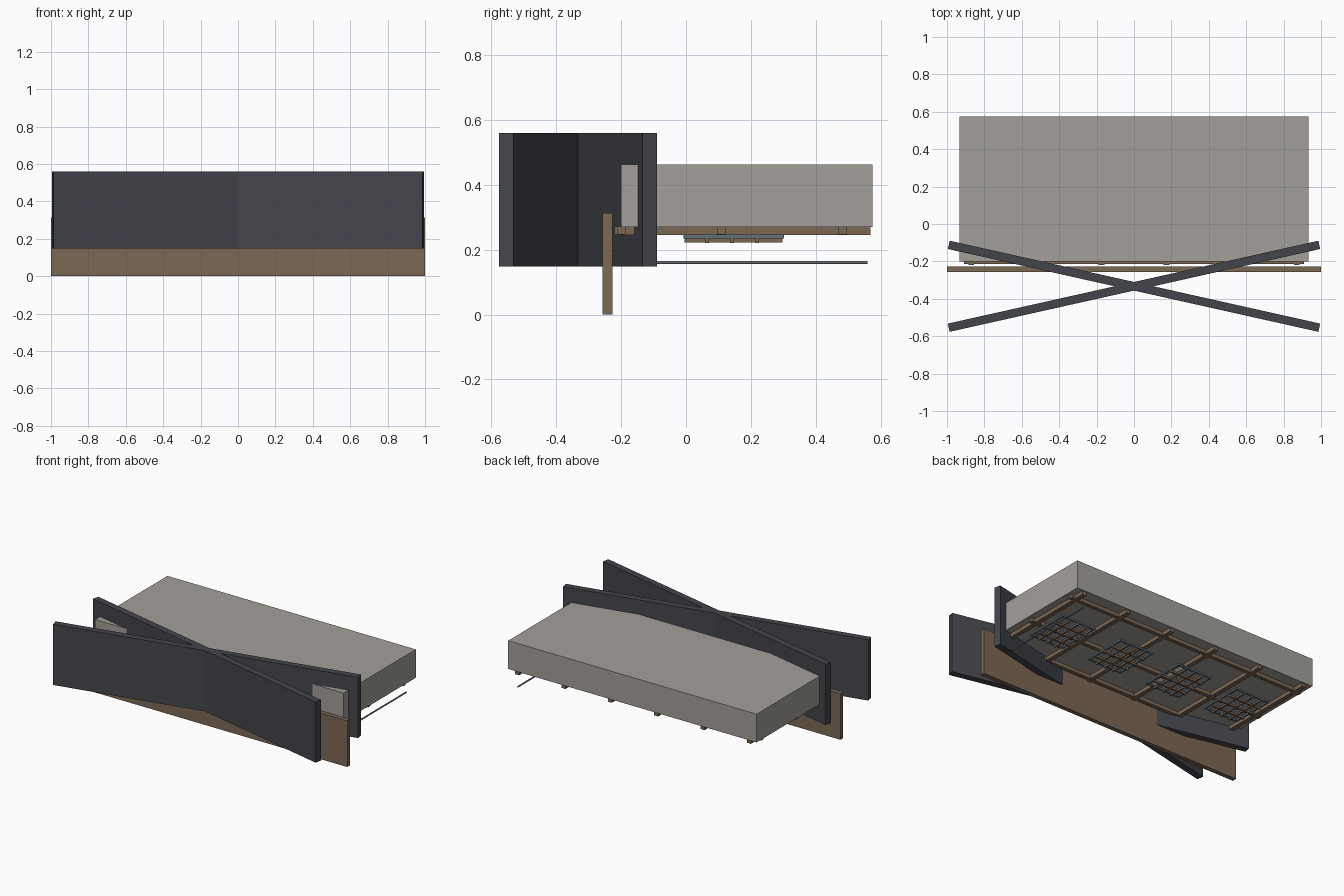
import bpy, math

if "Cube" in bpy.data.objects:
    bpy.data.objects.remove(bpy.data.objects["Cube"])


def material(name, rgb):
    m = bpy.data.materials.new(name)
    m.diffuse_color = (*rgb, 1)
    m.use_nodes = True
    m.node_tree.nodes["Principled BSDF"].inputs["Base Color"].default_value = m.diffuse_color
    return m


DARK = material("charcoal", (0.055, 0.06, 0.07))
WOOD = material("wood", (0.20, 0.14, 0.09))
CLOTH = material("cloth", (0.37, 0.35, 0.32))
BLUE = material("blue_grey", (0.11, 0.17, 0.20))
STEEL = material("steel", (0.13, 0.14, 0.16))


def box(name, x, y, z, mat, angle=0):
    """Box from (min, max) ranges, optionally turned about its own z axis."""
    r = (x, y, z)
    bpy.ops.mesh.primitive_cube_add(size=1, location=[(a + b) / 2 for a, b in r])
    o = bpy.context.object
    o.name = name
    o.scale = [b - a for a, b in r]
    o.rotation_euler.z = angle
    o.data.materials.append(mat)
    return o


def span(centre, width):
    return (centre - width / 2, centre + width / 2)


# Mattress slab
box("mattress", (-0.932, 0.932), (-0.2, 0.575), (0.27, 0.462), CLOTH)

# Upright front board
box("front_board", (-1, 1), (-0.257, -0.227), (0, 0.313), WOOD)

# Two crossed headboard panels
for side in (-1, 1):
    box("crossed_panel", span(0, 2.03), span(-0.333, 0.045), (0.148, 0.56),
        DARK, side * math.radians(12.6))

# Base frame: long rails and cross beams
for y in (-0.2, 0.108, 0.483):
    box("long_rail", (-0.91, 0.91), span(y, 0.026), (0.246, 0.271), WOOD)
for i in range(6):
    box("cross_beam", span(-0.87 + 0.348 * i, 0.03), (-0.22, 0.568), (0.245, 0.271), WOOD)

# Four lattice units below the frame
W, Y0, Y1 = 0.26, -0.008, 0.302
for cx in (-0.69, -0.23, 0.23, 0.69):
    x0, x1 = span(cx, W)
    for x in (x0 + 0.006, x1 - 0.006):
        box("lattice_frame_side", span(x, 0.012), (Y0, Y1), (0.234, 0.246), BLUE)
    for y in (Y0 + 0.006, Y1 - 0.006):
        box("lattice_frame_end", (x0, x1), span(y, 0.012), (0.234, 0.246), BLUE)
    for i in range(1, 4):
        x = x0 + W * i / 4
        y = Y0 + (Y1 - Y0) * i / 4 - 0.005
        box("lattice_slat", span(x, 0.02), (Y0, Y1), (0.234, 0.246), BLUE)
        box("lattice_bar_long", span(x, 0.012), (Y0 + 0.004, Y1 - 0.004), (0.222, 0.235), WOOD)
        box("lattice_bar_cross", (x0 + 0.004, x1 - 0.004), span(y, 0.012), (0.221, 0.235), WOOD)

# Thin rod beneath the right end
bpy.ops.mesh.primitive_cylinder_add(vertices=16, radius=0.005, depth=0.725,
                                    location=(0.87, 0.1975, 0.16),
                                    rotation=(math.pi / 2, 0, 0))
rod = bpy.context.object
rod.name = "thin_rod"
rod.data.materials.append(STEEL)
bpy.ops.object.shade_smooth_by_angle()
